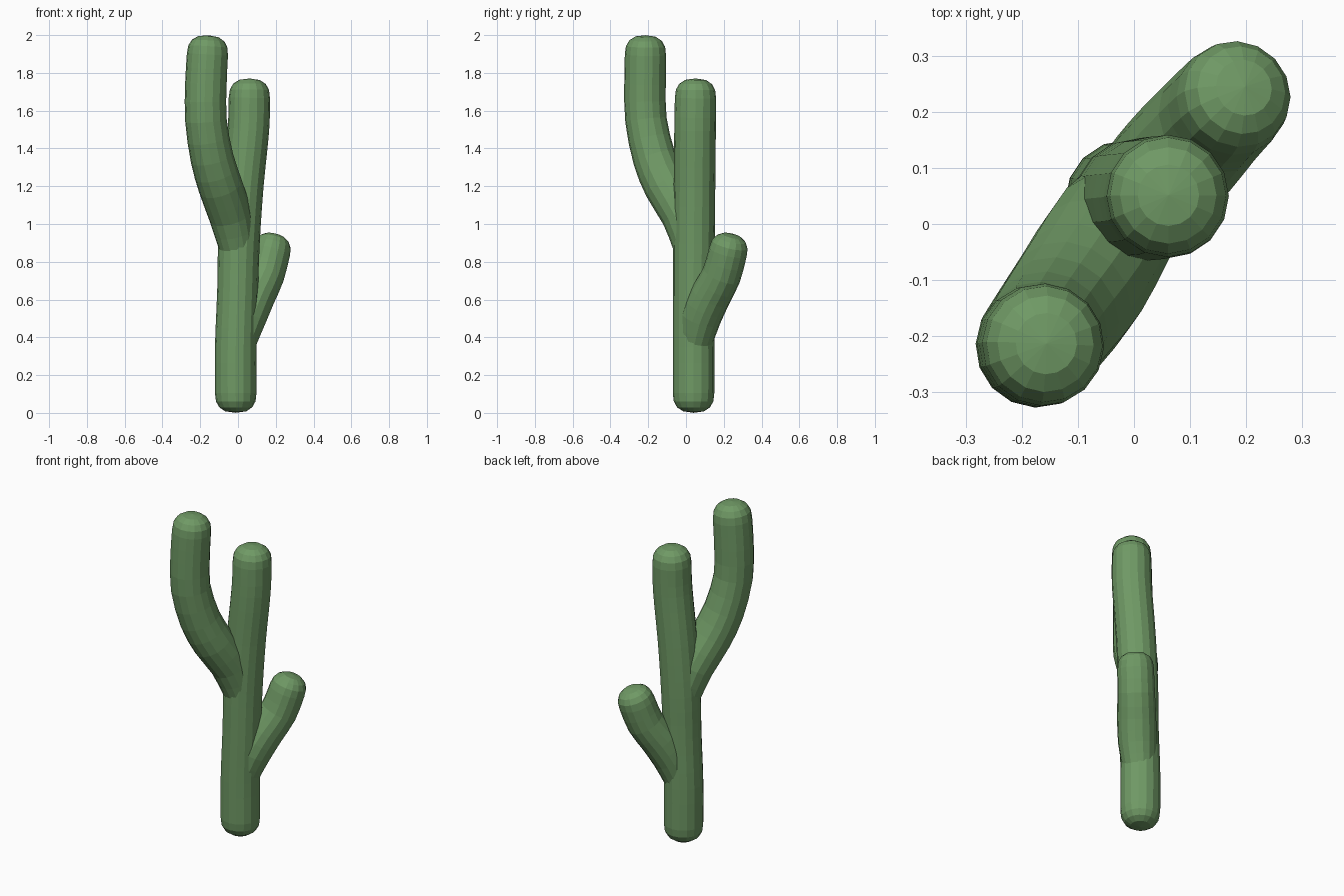
import bpy, bmesh, math
from mathutils import Vector

if "Cube" in bpy.data.objects:
    bpy.data.objects.remove(bpy.data.objects["Cube"])

SIDES = 16
green = bpy.data.materials.new("cactus_green")
green.diffuse_color = (0.16, 0.32, 0.13, 1)
green.use_nodes = True
green.node_tree.nodes["Principled BSDF"].inputs["Base Color"].default_value = green.diffuse_color


def spline(keys, steps):
    """Catmull-Rom through (x, y, z, radius) keys."""
    k = [Vector(p) for p in keys]
    k = [2 * k[0] - k[1]] + k + [2 * k[-1] - k[-2]]
    out = []
    for i in range(1, len(k) - 2):
        a, b, c, d = k[i - 1:i + 3]
        for s in range(steps):
            t = s / steps
            out.append(0.5 * (2 * b + (c - a) * t + (2 * a - 5 * b + 4 * c - d) * t**2
                              + (3 * b - a - 3 * c + d) * t**3))
    return out + [k[-2]]


def limb(name, keys, steps=2):
    """Closed tube along the keys with a softly squared dome on each end."""
    pts = spline(keys, steps)
    pos = [p.to_3d() for p in pts]
    rad = [p[3] for p in pts]
    n = len(pos)
    tan = [(pos[min(i + 1, n - 1)] - pos[max(i - 1, 0)]).normalized() for i in range(n)]
    rings = [(pos[i], tan[i], rad[i]) for i in range(n)]
    dome = [math.radians(a) for a in (20, 42, 65)]

    def cap(i, sign):
        return [(pos[i] + tan[i] * sign * rad[i] * 0.95 * math.sin(a) ** 0.8, tan[i],
                 rad[i] * math.cos(a) ** 0.8) for a in dome]

    rings = cap(0, -1)[::-1] + rings + cap(-1, 1)
    bm = bmesh.new()
    side = Vector((1, 0, 0))
    loops = []
    for c, t, r in rings:
        side = (side - t * side.dot(t)).normalized()
        up = t.cross(side)
        loops.append([bm.verts.new(c + r * (side * math.cos(a) + up * math.sin(a)))
                      for a in (2 * math.pi * j / SIDES for j in range(SIDES))])
    for lo, hi in zip(loops, loops[1:]):
        for j in range(SIDES):
            m = (j + 1) % SIDES
            bm.faces.new((lo[j], lo[m], hi[m], hi[j]))
    for loop, i, sign in ((loops[0], 0, -1), (loops[-1], -1, 1)):
        pole = bm.verts.new(pos[i] + tan[i] * sign * rad[i] * 0.95)
        for j in range(SIDES):
            bm.faces.new((loop[j], loop[(j + 1) % SIDES], pole))
    bmesh.ops.recalc_face_normals(bm, faces=bm.faces)
    me = bpy.data.meshes.new(name)
    bm.to_mesh(me)
    bm.free()
    me.materials.append(green)
    ob = bpy.data.objects.new(name, me)
    bpy.context.collection.objects.link(ob)
    return ob


# Main stem, leaning slightly to the right
trunk = limb("cactus_body", [
    (-0.012, 0.04, 0.105, 0.110), (-0.012, 0.04, 0.35, 0.110), (-0.002, 0.04, 0.65, 0.108),
    (0.005, 0.042, 0.90, 0.110), (0.025, 0.045, 1.20, 0.110), (0.055, 0.048, 1.50, 0.110),
    (0.060, 0.050, 1.667, 0.109)], 3)

# Tall arm to the front left
tall_arm = limb("tall_arm", [
    (0.0, 0.035, 0.86, 0.095), (-0.040, -0.015, 1.04, 0.113), (-0.093, -0.105, 1.20, 0.118),
    (-0.138, -0.168, 1.35, 0.114), (-0.170, -0.212, 1.55, 0.110), (-0.170, -0.217, 1.74, 0.110),
    (-0.162, -0.215, 1.896, 0.109)])

# Short arm to the back right
short_arm = limb("short_arm", [
    (0.0, 0.045, 0.36, 0.09), (0.042, 0.078, 0.50, 0.106), (0.090, 0.130, 0.62, 0.108),
    (0.142, 0.188, 0.73, 0.104), (0.175, 0.222, 0.853, 0.102)])

# Fuse the arms into the stem
for arm in (tall_arm, short_arm):
    mod = trunk.modifiers.new("fuse", 'BOOLEAN')
    mod.operation = 'UNION'
    mod.solver = 'EXACT'
    mod.object = arm
bpy.context.view_layer.objects.active = trunk
for mod in list(trunk.modifiers):
    bpy.ops.object.modifier_apply(modifier=mod.name)
for arm in (tall_arm, short_arm):
    bpy.data.objects.remove(arm)
